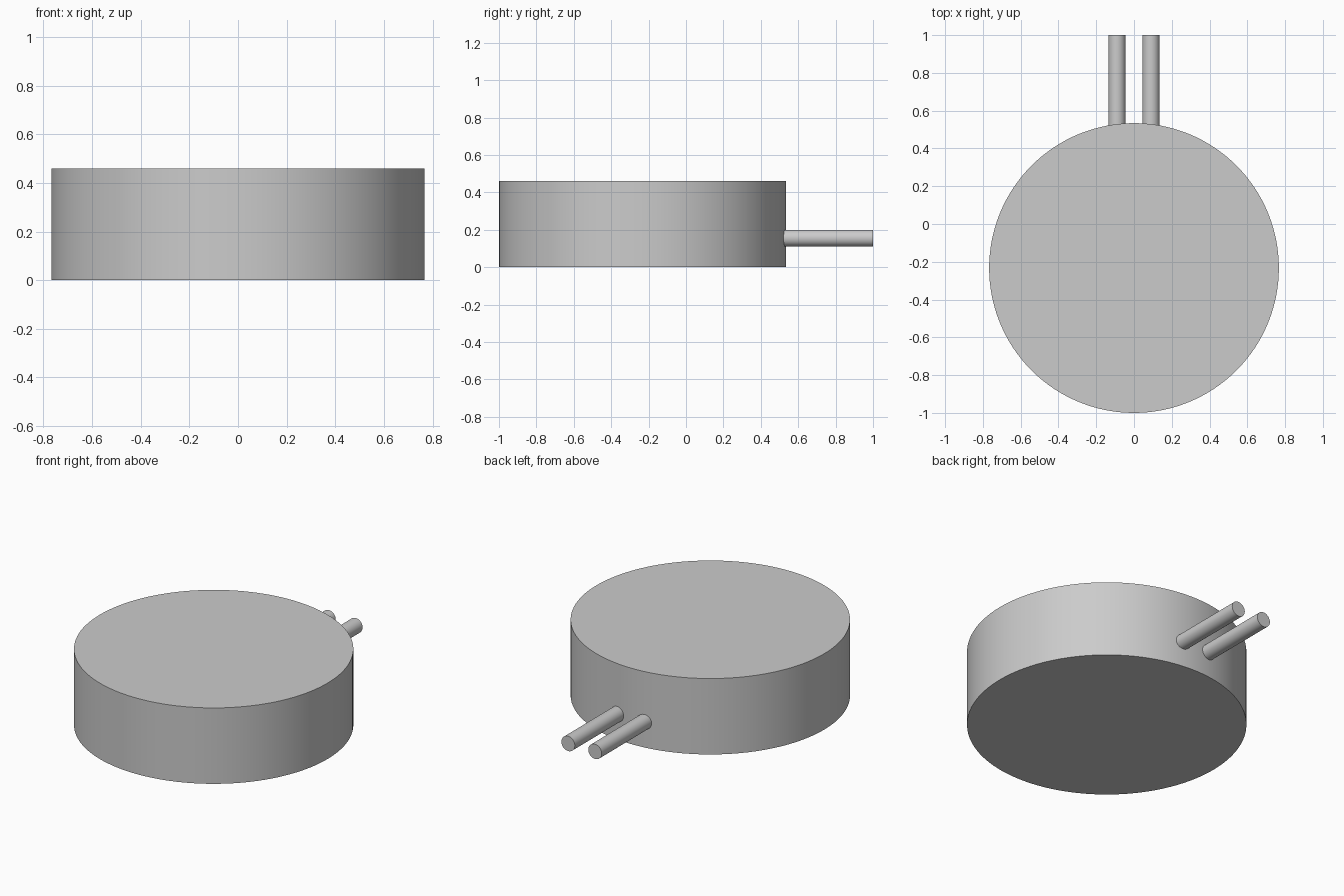
import bpy
import math

if "Cube" in bpy.data.objects:
    bpy.data.objects.remove(bpy.data.objects["Cube"], do_unlink=True)

GREY = (0.6, 0.6, 0.6, 1.0)
grey = bpy.data.materials.new("light_grey")
grey.use_nodes = True
grey.diffuse_color = GREY
grey.node_tree.nodes["Principled BSDF"].inputs["Base Color"].default_value = GREY


def cylinder(name, radius, length, centre, sides, tilt=0.0):
    bpy.ops.mesh.primitive_cylinder_add(
        vertices=sides, radius=radius, depth=length,
        location=centre, rotation=(tilt, 0, 0))
    obj = bpy.context.object
    obj.name = name
    obj.data.materials.append(grey)
    bpy.ops.object.shade_smooth_by_angle(angle=math.radians(30))
    return obj


# Round drum body
RADIUS, HEIGHT = 0.767, 0.46
BODY_Y = RADIUS - 1
cylinder("drum_body", RADIUS, HEIGHT, (0, BODY_Y, HEIGHT / 2), 128)

# Pair of pins sticking out of the back, rooted just inside the body
PIN_START, PIN_END = 0.51, 1.0
for side, x in (("left", 0.09), ("right", -0.09)):
    cylinder(side + "_pin", 0.045, PIN_END - PIN_START,
             (x, (PIN_START + PIN_END) / 2, 0.155), 32, math.pi / 2)
